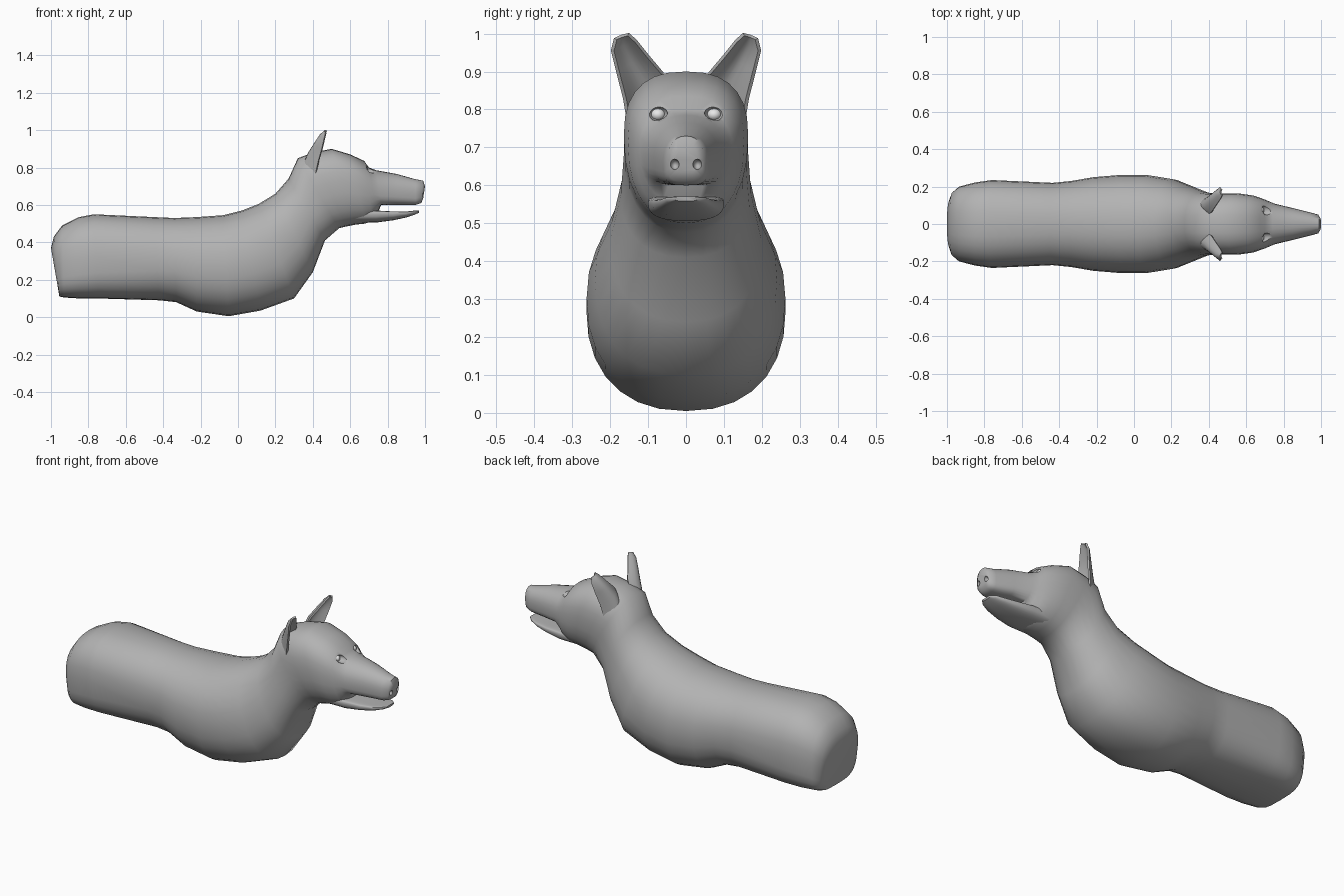
import bpy, bmesh
from math import sin, cos, pi, radians, copysign
from mathutils import Vector

cube = bpy.data.objects.get("Cube")
if cube:
    bpy.data.objects.remove(cube, do_unlink=True)


def material(name, rgb):
    m = bpy.data.materials.new(name)
    m.use_nodes = True
    m.diffuse_color = (*rgb, 1)
    m.node_tree.nodes["Principled BSDF"].inputs["Base Color"].default_value = (*rgb, 1)
    return m


GREY = material("clay grey", (0.45, 0.45, 0.45))
PALE = material("pale eye", (0.9, 0.9, 0.9))


def activate(ob):
    bpy.ops.object.select_all(action="DESELECT")
    ob.select_set(True)
    bpy.context.view_layer.objects.active = ob


def smooth(ob):
    activate(ob)
    bpy.ops.object.shade_smooth_by_angle(angle=radians(55))


def finish(bm, name, mat):
    bmesh.ops.recalc_face_normals(bm, faces=bm.faces)
    mesh = bpy.data.meshes.new(name)
    bm.to_mesh(mesh)
    bm.free()
    mesh.materials.append(mat)
    ob = bpy.data.objects.new(name, mesh)
    bpy.context.collection.objects.link(ob)
    smooth(ob)
    return ob


def bridge(bm, rows, closed):
    """Fill quads between neighbouring rows of vertices."""
    for a, b in zip(rows, rows[1:]):
        for i in range(0 if closed else 1, len(a)):
            bm.faces.new((a[i - 1], a[i], b[i], b[i - 1]))


def loft(name, sections, shape, sides=28):
    """Each section: top x, top z, bottom x, bottom z, half width.
    The shape rule gives the widest height and the upper and lower squareness."""
    bm = bmesh.new()
    rings = []
    for xt, zt, xb, zb, width in sections:
        top, bottom = Vector((xt, 0, zt)), Vector((xb, 0, zb))
        widest, upper, lower = shape(xt)
        ring = []
        for i in range(sides):
            c, s = cos(2 * pi * i / sides), sin(2 * pi * i / sides)
            e = 2 / (upper if s > 0 else lower)
            h = abs(s) ** e * (1 - widest if s > 0 else -widest)
            p = bottom.lerp(top, widest + h)
            p.y = copysign(abs(c) ** e, c) * width
            ring.append(bm.verts.new(p))
        rings.append(ring)
    bridge(bm, rings, True)
    bm.faces.new(rings[0])
    bm.faces.new(rings[-1])
    return finish(bm, name, GREY)


def ellipsoid(name, centre, radii, mat):
    bm = bmesh.new()
    bmesh.ops.create_uvsphere(bm, u_segments=16, v_segments=10, radius=1)
    bmesh.ops.scale(bm, vec=radii, verts=bm.verts)
    bmesh.ops.translate(bm, vec=centre, verts=bm.verts)
    return finish(bm, name, mat)


def carve(target, cutter):
    mod = target.modifiers.new("carve", "BOOLEAN")
    mod.operation, mod.object, mod.solver = "DIFFERENCE", cutter, "EXACT"
    activate(target)
    bpy.ops.object.modifier_apply(modifier=mod.name)
    bpy.data.objects.remove(cutter, do_unlink=True)


def body_shape(x):
    if x > .72:                      # muzzle: rounded bridge, flat palate
        return .45, 2.2, 3.5
    if x > .3:                       # skull
        return .58, 2.5, 2.3
    rear = max(0, -x - .4)           # belly flattens towards the rump
    return .5, 2.2 + rear * .6, 2.3 + rear * 2.5


def jaw_shape(x):
    return .7, 5, 2.5


# Torso, neck, skull and upper muzzle
body = loft("body_and_head", [
    (-1, .37, -.96, .14, .13),
    (-.985, .43, -.955, .11, .17),
    (-.94, .49, -.93, .105, .2),
    (-.85, .535, -.85, .1, .222),
    (-.77, .55, -.75, .1, .235),
    (-.45, .535, -.42, .09, .22),
    (-.34, .53, -.33, .08, .23),
    (-.22, .535, -.22, .03, .25),
    (-.08, .545, -.05, .005, .263),
    (.02, .57, .12, .035, .262),
    (.11, .605, .3, .1, .24),
    (.2, .66, .4, .24, .2),
    (.27, .74, .465, .41, .172),
    (.32, .85, .54, .475, .163),
    (.4, .88, .58, .485, .163),
    (.5, .9, .63, .495, .164),
    (.6, .87, .68, .5, .153),
    (.675, .835, .72, .515, .133),
    (.7, .8, .745, .55, .122),
    (.74, .785, .765, .6, .108),
    (.85, .765, .85, .6, .085),
    (.95, .737, .95, .6, .06),
    (.99, .73, .98, .61, .05),
    (1, .7, .99, .635, .033),
], body_shape)

# Lower jaw
loft("lower_jaw", [
    (.58, .57, .6, .505, .1),
    (.74, .57, .74, .506, .1),
    (.83, .565, .83, .518, .086),
    (.9, .565, .9, .533, .07),
    (.945, .57, .945, .548, .053),
    (.967, .57, .967, .558, .032),
], jaw_shape)

# Eye sockets, nostrils and eyes
for side, label in ((1, "left"), (-1, "right")):
    carve(body, ellipsoid("socket", (.71, side * .074, .79), (.036, .026, .021), GREY))
    carve(body, ellipsoid("nostril", (.995, side * .03, .655), (.02, .012, .014), GREY))
    ellipsoid(label + "_eye", (.675, side * .074, .786), (.021, .02, .017), PALE)
smooth(body)

# Ears: cupped shells that open forward
EAR = [  # inner edge, outer edge, depth of the cup
    ((.395, .055, .85), (.415, .15, .76), .05),
    ((.415, .062, .895), (.43, .162, .83), .045),
    ((.44, .1, .94), (.45, .18, .9), .034),
    ((.462, .132, .98), (.463, .194, .955), .022),
    ((.473, .152, .998), (.47, .186, .986), .008),
]


def ear(name, side, steps=8):
    bm = bmesh.new()
    rows = []
    for inner, outer, depth in EAR:
        row = []
        for i in range(steps + 1):
            p = Vector(inner).lerp(Vector(outer), i / steps)
            p += Vector((-1, .1, .15)) * depth * sin(pi * i / steps)
            p.y *= side
            row.append(bm.verts.new(p))
        rows.append(row)
    bridge(bm, rows, False)
    ob = finish(bm, name, GREY)
    mod = ob.modifiers.new("thickness", "SOLIDIFY")
    mod.thickness, mod.offset = .01, 0
    activate(ob)
    bpy.ops.object.modifier_apply(modifier=mod.name)
    smooth(ob)


ear("left_ear", 1)
ear("right_ear", -1)
